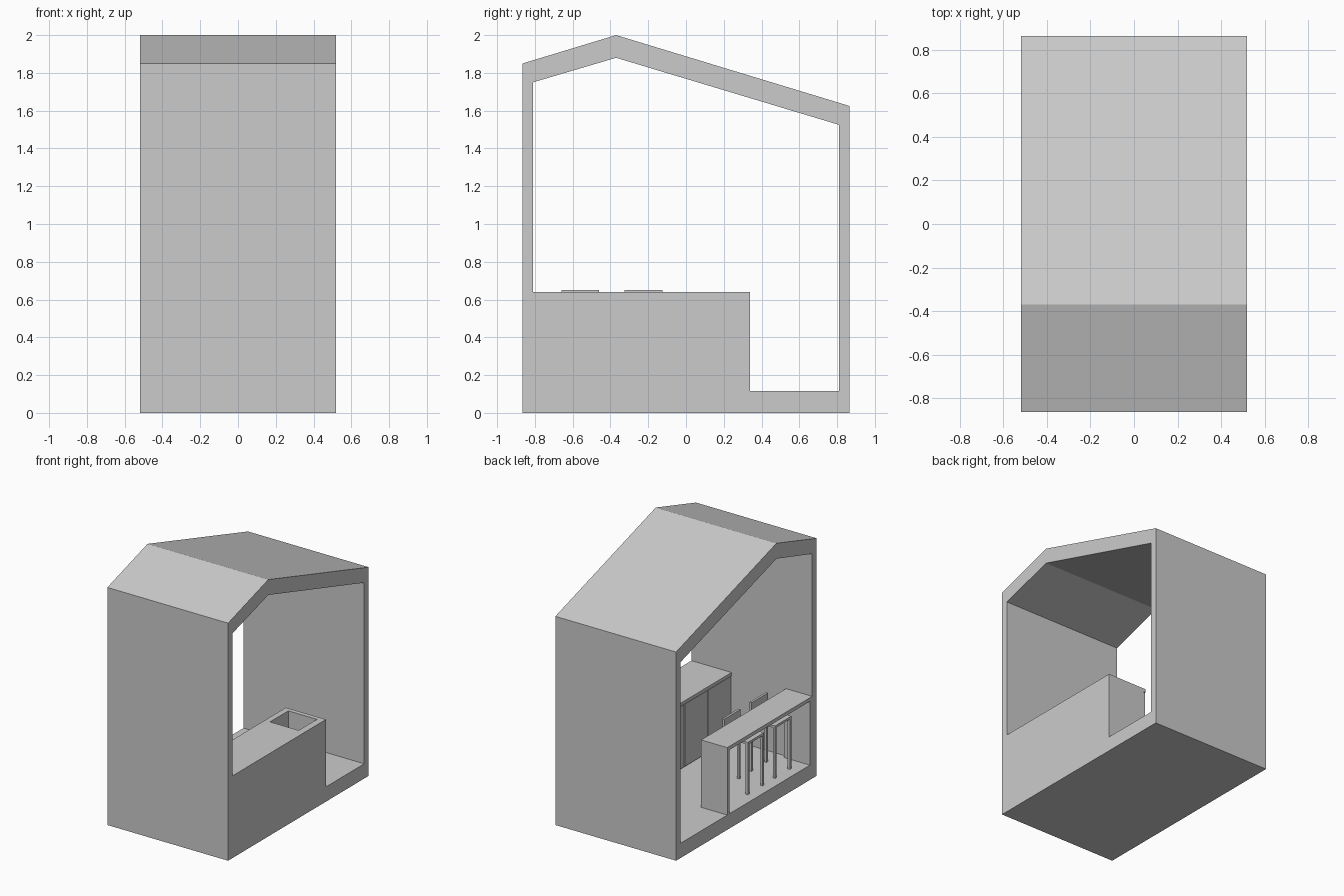
import bpy, bmesh

if "Cube" in bpy.data.objects:
    bpy.data.objects.remove(bpy.data.objects["Cube"])

def mesh_object(name, bm):
    bmesh.ops.recalc_face_normals(bm, faces=bm.faces)
    me = bpy.data.meshes.new(name)
    bm.to_mesh(me)
    bm.free()
    ob = bpy.data.objects.new(name, me)
    bpy.context.collection.objects.link(ob)
    return ob

def box(name, x, y, z):
    """Box from (min, max) ranges on each axis."""
    bm = bmesh.new()
    bmesh.ops.create_cube(bm, size=1)
    for v in bm.verts:
        v.co = [r[0] if c < 0 else r[1] for c, r in zip(v.co, (x, y, z))]
    return mesh_object(name, bm)

W = 0.52          # half width of the house
FLOOR = 0.115     # floor height
TOP = 0.64        # worktop height

# House shell: outer and inner gable outlines (y, z), extruded along x
outer = [(-0.865, 0), (0.865, 0), (0.865, 1.625), (-0.37, 2.0), (-0.865, 1.85)]
inner = [(-0.81, FLOOR), (0.81, FLOOR), (0.81, 1.525), (-0.37, 1.88), (-0.81, 1.75)]
bm = bmesh.new()
rings = [[bm.verts.new((x, y, z)) for y, z in prof]
         for x, prof in ((-W, outer), (W, outer), (W, inner), (-W, inner))]
for a, b in zip(rings, rings[1:] + rings[:1]):
    for i in range(5):
        j = (i + 1) % 5
        bm.faces.new((a[i], a[j], b[j], b[i]))
mesh_object("house_shell", bm)

# Kitchen counter with worktop and a sink recess
body = box("counter_body", (0.19, W), (-0.81, 0.34), (FLOOR, TOP - 0.025))
slab = box("counter_worktop", (0.175, W), (-0.81, 0.34), (TOP - 0.025, TOP))
sink = box("sink_cutter", (0.22, 0.467), (0.08, 0.305), (0.44, 0.8))
sink.hide_render = True
sink.display_type = 'WIRE'
for ob in (body, slab):
    mod = ob.modifiers.new("sink", 'BOOLEAN')
    mod.operation = 'DIFFERENCE'
    mod.solver = 'EXACT'
    mod.object = sink

# Four cabinet doors facing the room
step = 1.15 / 4
for i in range(4):
    y = -0.81 + i * step
    box(f"cabinet_door_{i + 1}", (0.178, 0.19), (y + 0.005, y + step - 0.005),
        (FLOOR + 0.01, TOP - 0.03))

# Bar table along the left opening: top and two end panels
box("bar_top", (-W, -0.295), (-0.81, 0.235), (TOP - 0.028, TOP))
for name, y in (("bar_end_front", -0.81), ("bar_end_back", 0.207)):
    box(name, (-W, -0.295), (y, y + 0.028), (FLOOR, TOP - 0.028))

# Two chairs tucked under the bar
T = 0.018
for n, y0 in enumerate((-0.66, -0.325), 1):
    y1 = y0 + 0.2
    box(f"chair_{n}_seat", (-0.445, -0.225), (y0, y1), (0.505, 0.523))
    box(f"chair_{n}_back", (-0.243, -0.225), (y0, y1), (0.523, 0.65))
    for i, x in enumerate((-0.445, -0.225 - T)):
        for j, y in enumerate((y0, y1 - T)):
            box(f"chair_{n}_leg_{2 * i + j + 1}", (x, x + T), (y, y + T), (FLOOR, 0.505))
